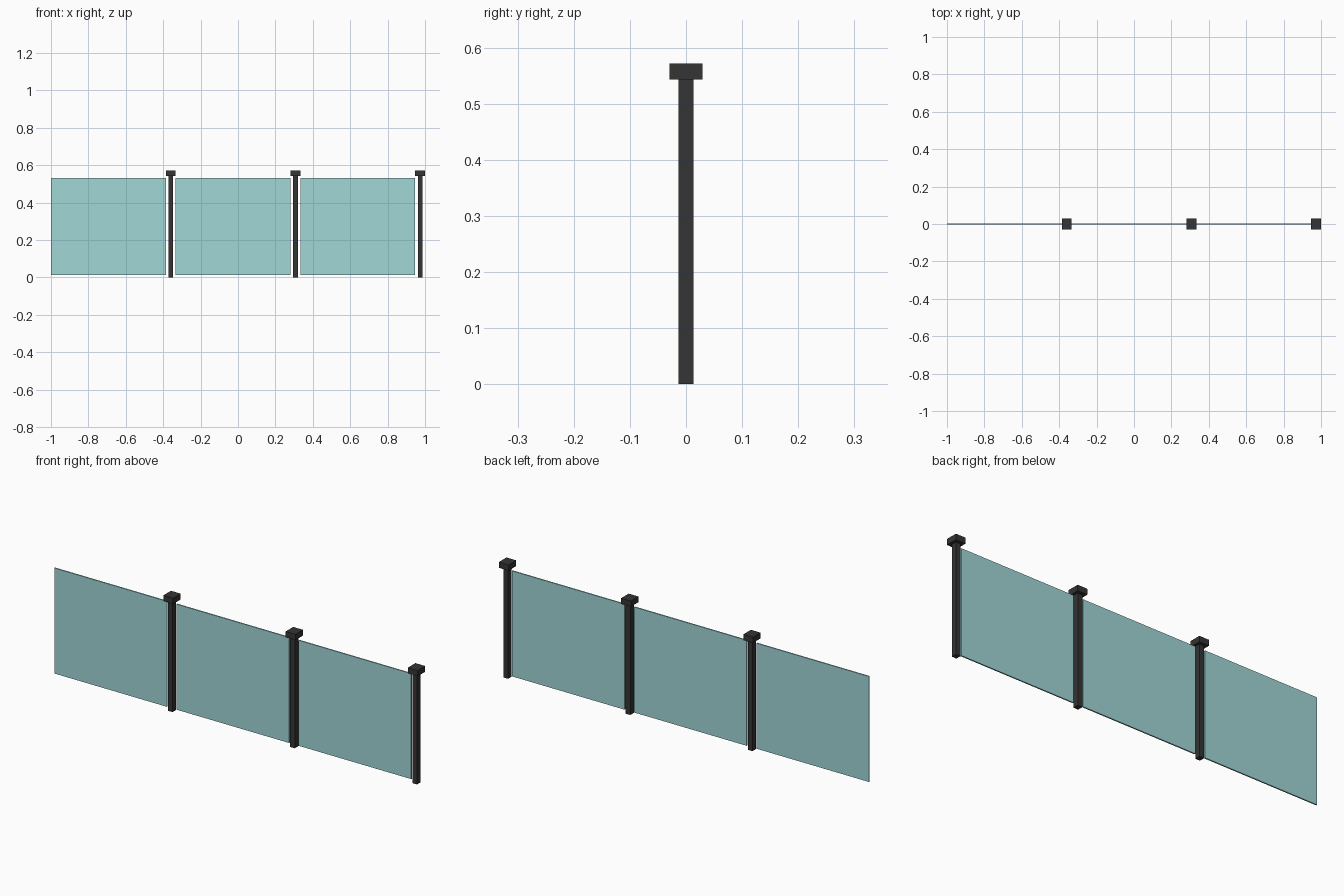
import bpy

if "Cube" in bpy.data.objects:
    bpy.data.objects.remove(bpy.data.objects["Cube"])

def material(name, color):
    m = bpy.data.materials.new(name)
    m.diffuse_color = color
    m.use_nodes = True
    m.node_tree.nodes["Principled BSDF"].inputs["Base Color"].default_value = m.diffuse_color
    return m

dark = material("dark_metal", (0.035, 0.035, 0.035, 1))
glass = material("tinted_glass", (0.36, 0.68, 0.68, 0.45))

def box(name, x0, x1, depth, z0, z1, mat):
    bpy.ops.mesh.primitive_cube_add(size=1, location=((x0 + x1) / 2, 0, (z0 + z1) / 2))
    o = bpy.context.object
    o.name = name
    o.scale = (x1 - x0, depth, z1 - z0)
    bpy.ops.object.transform_apply(location=False, rotation=False, scale=True)
    o.data.materials.append(mat)
    return o

# Three repeating bays: glass panel, post and square cap
for i in range(3):
    x = -1 + i * 2 / 3
    px = x + 0.6403
    box(f"glass_panel_{i+1}", x, x + 0.614, 0.0065, 0.012, 0.532, glass)
    box(f"post_{i+1}", px - 0.0125, px + 0.0125, 0.0275, 0, 0.543, dark)
    box(f"post_cap_{i+1}", px - 0.0264, px + 0.0264, 0.059, 0.543, 0.5715, dark)
